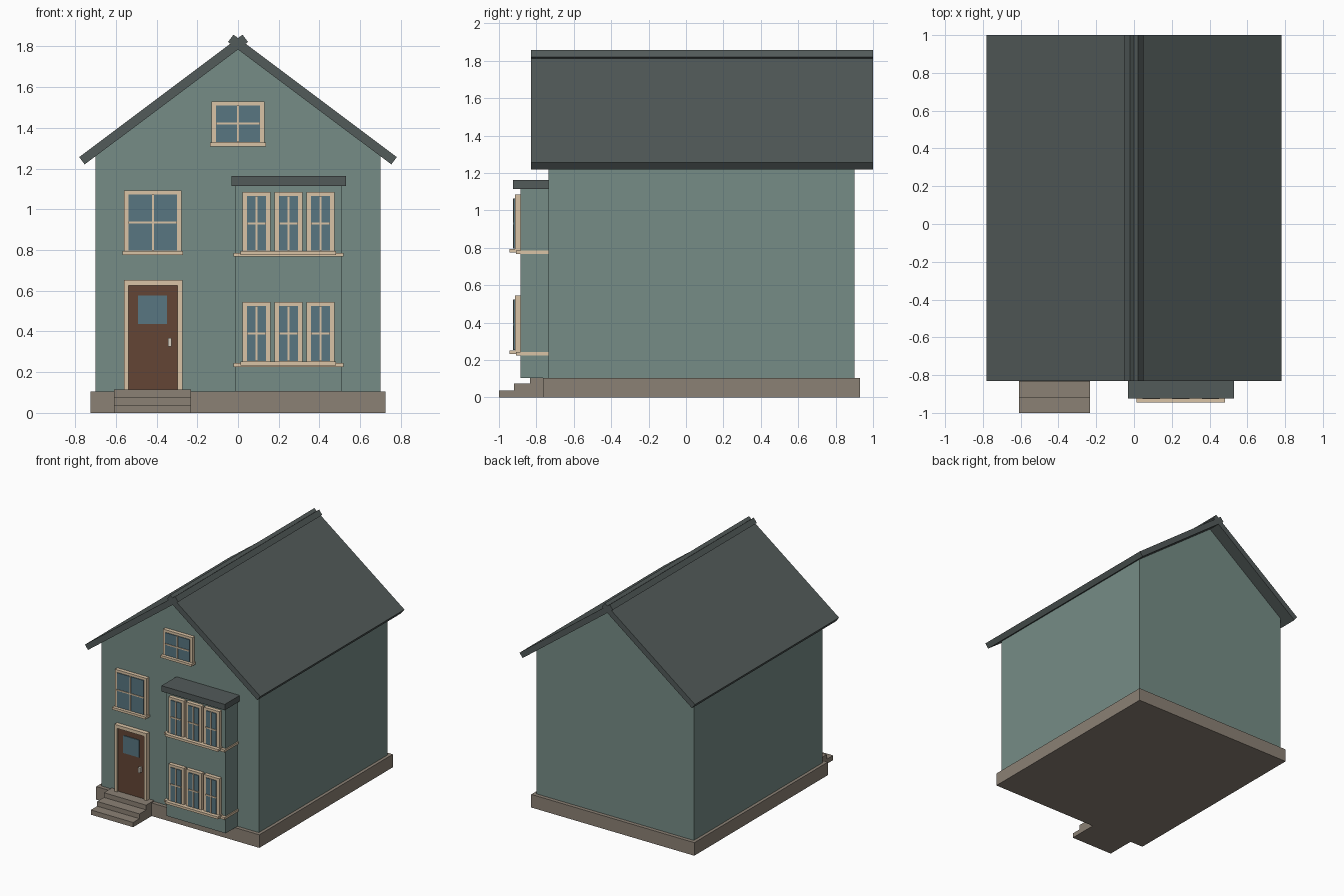
import bpy, bmesh

if "Cube" in bpy.data.objects:
    bpy.data.objects.remove(bpy.data.objects["Cube"], do_unlink=True)


def material(name, r, g, b):
    m = bpy.data.materials.new(name)
    m.use_nodes = True
    m.diffuse_color = (r, g, b, 1)
    bsdf = next(n for n in m.node_tree.nodes if n.type == 'BSDF_PRINCIPLED')
    bsdf.inputs["Base Color"].default_value = (r, g, b, 1)
    bsdf.inputs["Roughness"].default_value = 0.8
    return m


wall = material("sage wall", 0.18, 0.265, 0.24)
slate = material("dark slate", 0.085, 0.103, 0.101)
stone = material("grey stone", 0.26, 0.22, 0.178)
trim = material("cream trim", 0.70, 0.55, 0.38)
glass = material("blue glass", 0.098, 0.18, 0.22)
wood = material("brown door", 0.125, 0.06, 0.035)
metal = material("pale handle", 0.68, 0.62, 0.53)


def prism(name, profile, y0, y1, mat):
    """Extrude an (x, z) outline from y0 to y1."""
    bm = bmesh.new()
    face = bm.faces.new([bm.verts.new((x, y0, z)) for x, z in profile])
    out = bmesh.ops.extrude_face_region(bm, geom=[face])
    moved = [v for v in out["geom"] if isinstance(v, bmesh.types.BMVert)]
    bmesh.ops.translate(bm, verts=moved, vec=(0, y1 - y0, 0))
    bmesh.ops.recalc_face_normals(bm, faces=bm.faces)
    mesh = bpy.data.meshes.new(name)
    bm.to_mesh(mesh)
    bm.free()
    mesh.materials.append(mat)
    obj = bpy.data.objects.new(name, mesh)
    bpy.context.collection.objects.link(obj)
    return obj


def box(name, x0, x1, y0, y1, z0, z1, mat):
    return prism(name, [(x0, z0), (x1, z0), (x1, z1), (x0, z1)], y0, y1, mat)


def window(name, x0, x1, z0, z1, y, border):
    """Framed pane with a cross of glazing bars on a wall at depth y."""
    bar = 0.005
    cx, cz = (x0 + x1) / 2, (z0 + z1) / 2
    box(name + "_frame", x0 - border, x1 + border, y - 0.03, y,
        z0 - 0.01, z1 + 0.02, trim)
    box(name + "_pane", x0, x1, y - 0.036, y - 0.03, z0, z1, glass)
    box(name + "_upright_bar", cx - bar, cx + bar, y - 0.041, y - 0.03, z0, z1, trim)
    box(name + "_cross_bar", x0, x1, y - 0.041, y - 0.03, cz - bar, cz + bar, trim)


FRONT, BACK, BAY = -0.735, 0.90, -0.885

# House body and plinth
box("plinth", -0.725, 0.725, -0.765, 0.93, 0, 0.105, stone)
prism("house_walls", [(-0.7, 0.105), (0.7, 0.105), (0.7, 1.262), (0, 1.787),
                      (-0.7, 1.262)], FRONT, BACK, wall)

# Roof slabs crossing at the ridge
for side, s in (("left", 1), ("right", -1)):
    prism("roof_slab_" + side, [(s * 0.78, 1.256), (s * 0.753, 1.22),
                                (s * -0.049, 1.821), (s * -0.022, 1.857)],
          -0.83, 1.0, slate)

# Front bay with its flat roof
box("bay_walls", -0.015, 0.51, BAY, FRONT, 0.105, 1.115, wall)
box("bay_roof", -0.033, 0.53, -0.925, FRONT, 1.115, 1.162, slate)
for floor, z, top in (("lower", 0.225, 0.525), ("upper", 0.767, 1.065)):
    box(f"bay_{floor}_band", -0.022, 0.518, BAY - 0.025, FRONT, z, z + 0.019, trim)
    box(f"bay_{floor}_sill", 0.012, 0.482, BAY - 0.06, BAY, z + 0.008, z + 0.027, trim)
    for i in range(3):
        cx = 0.091 + 0.157 * i
        window(f"bay_{floor}_window_{i + 1}", cx - 0.046, cx + 0.046,
               z + 0.03, top, BAY, 0.023)

# Wall windows with sills
for name, x0, x1, z0, z1 in (("bedroom_window", -0.537, -0.299, 0.798, 1.073),
                             ("attic_window", -0.108, 0.108, 1.33, 1.51)):
    window(name, x0, x1, z0, z1, FRONT, 0.022)
    box(name + "_sill", x0 - 0.03, x1 + 0.03, FRONT - 0.055, FRONT,
        z0 - 0.022, z0 - 0.003, trim)

# Door with surround, light and handle
box("door_panel", -0.537, -0.296, FRONT - 0.02, FRONT, 0.113, 0.625, wood)
for side, x in (("right", -0.56), ("left", -0.296)):
    box(f"door_post_{side}", x, x + 0.023, FRONT - 0.035, FRONT, 0.113, 0.625, trim)
box("door_lintel", -0.56, -0.273, FRONT - 0.035, FRONT, 0.625, 0.652, trim)
box("door_light", -0.49, -0.348, FRONT - 0.026, FRONT - 0.02, 0.437, 0.577, glass)
box("door_handle", -0.343, -0.326, FRONT - 0.045, FRONT - 0.02, 0.325, 0.367, metal)

# Entrance steps
for i, y in enumerate((-1.0, -0.92, -0.835)):
    box(f"step_{i + 1}", -0.608, -0.232, y, FRONT, 0, 0.038 * (i + 1), stone)
